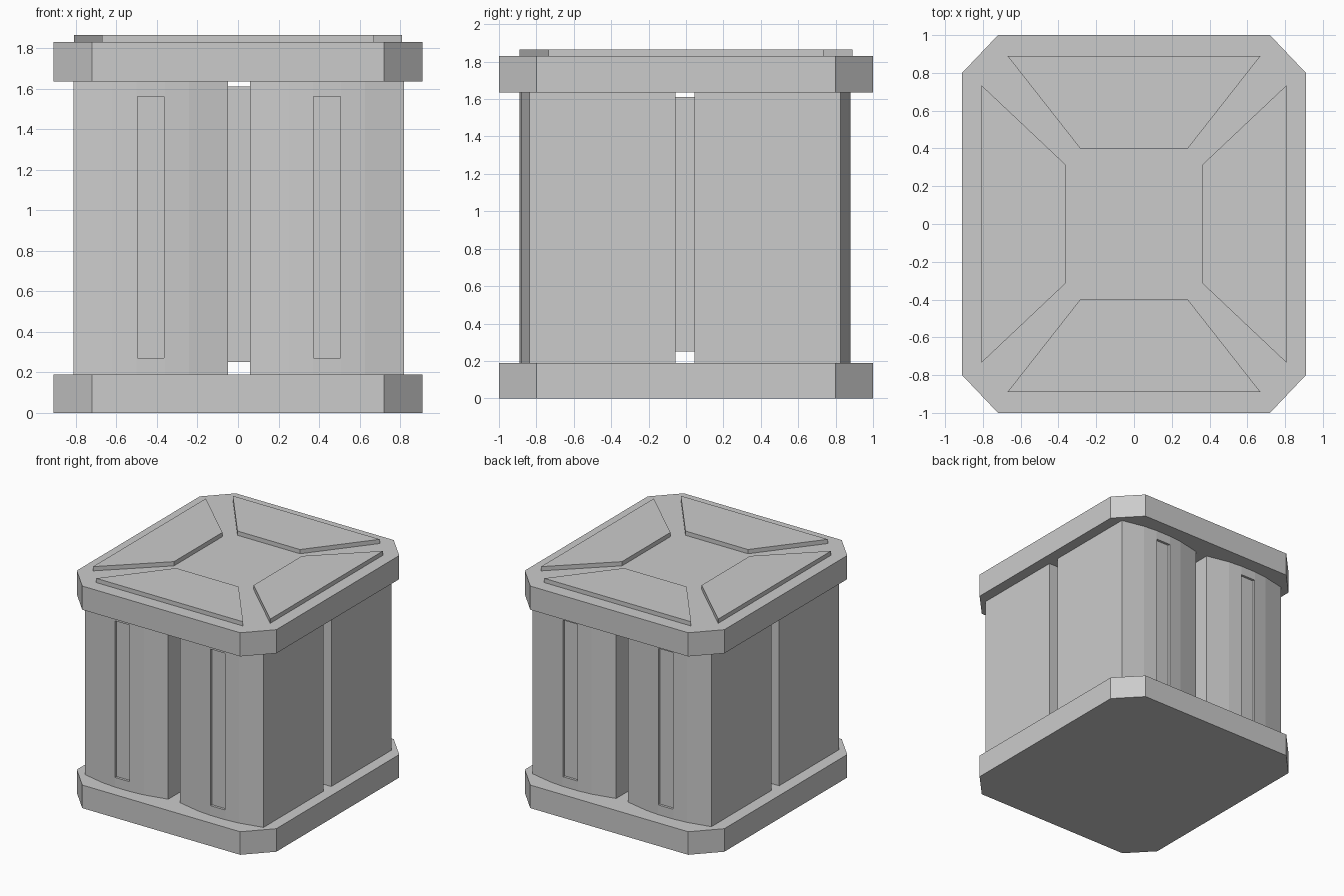
import bpy, bmesh

if "Cube" in bpy.data.objects:
    bpy.data.objects.remove(bpy.data.objects["Cube"])

CX, CY = 0.004, -0.005   # the pillars sit a hair off the plate centre


def prism(name, outline, z0, z1):
    """Extrude a flat outline from z0 to z1."""
    bm = bmesh.new()
    face = bm.faces.new([bm.verts.new((x, y, z0)) for x, y in outline])
    ext = bmesh.ops.extrude_face_region(bm, geom=[face])
    for v in ext["geom"]:
        if isinstance(v, bmesh.types.BMVert):
            v.co.z = z1
    bmesh.ops.recalc_face_normals(bm, faces=bm.faces)
    mesh = bpy.data.meshes.new(name)
    bm.to_mesh(mesh)
    bm.free()
    obj = bpy.data.objects.new(name, mesh)
    bpy.context.collection.objects.link(obj)
    return obj


def rect(x0, x1, y0, y1):
    return [(x0, y0), (x1, y0), (x1, y1), (x0, y1)]


# Chamfered base and lid plates
plate = [(-0.72, -1), (0.72, -1), (0.91, -0.8), (0.91, 0.8),
         (0.72, 1), (-0.72, 1), (-0.91, 0.8), (-0.91, -0.8)]
prism("base_plate", plate, 0, 0.19)
prism("lid_plate", plate, 1.635, 1.83)

# Inner core, seen through the gaps, clear of both plates
prism("inner_core", rect(CX - 0.62, CX + 0.62, CY - 0.65, CY + 0.65), 0.25, 1.61)

# Four corner pillars with a bowed outer face and a recessed slot
profile = [(0.054, 0.05), (0.815, 0.05), (0.815, 0.832), (0.622, 0.874),
           (0.504, 0.885), (0.365, 0.885), (0.247, 0.874), (0.054, 0.832)]
for sy, end in ((-1, "front"), (1, "back")):
    for sx, side in ((-1, "left"), (1, "right")):
        outline = [(CX + sx * x, CY + sy * y) for x, y in profile]
        pillar = prism(f"{end}_{side}_pillar", outline, 0.19, 1.635)
        slot = [(CX + sx * x, CY + sy * y) for x, y in rect(0.368, 0.501, 0.865, 0.95)]
        cutter = prism("slot_cutter", slot, 0.27, 1.56)
        cutter.hide_render = True
        mod = pillar.modifiers.new("slot", 'BOOLEAN')
        mod.operation = 'DIFFERENCE'
        mod.solver = 'EXACT'
        mod.object = cutter
        bpy.context.view_layer.objects.active = pillar
        bpy.ops.object.modifier_apply(modifier=mod.name)
        bpy.data.objects.remove(cutter)

# Raised trapezoid panels on the lid
for s, end, side in ((-1, "front", "left"), (1, "back", "right")):
    prism(f"{end}_lid_panel", [(-0.67, s * 0.89), (0.67, s * 0.89),
                               (0.285, s * 0.4), (-0.285, s * 0.4)], 1.83, 1.865)
    prism(f"{side}_lid_panel", [(s * 0.808, -0.735), (s * 0.808, 0.735),
                                (s * 0.363, 0.315), (s * 0.363, -0.315)], 1.83, 1.865)
